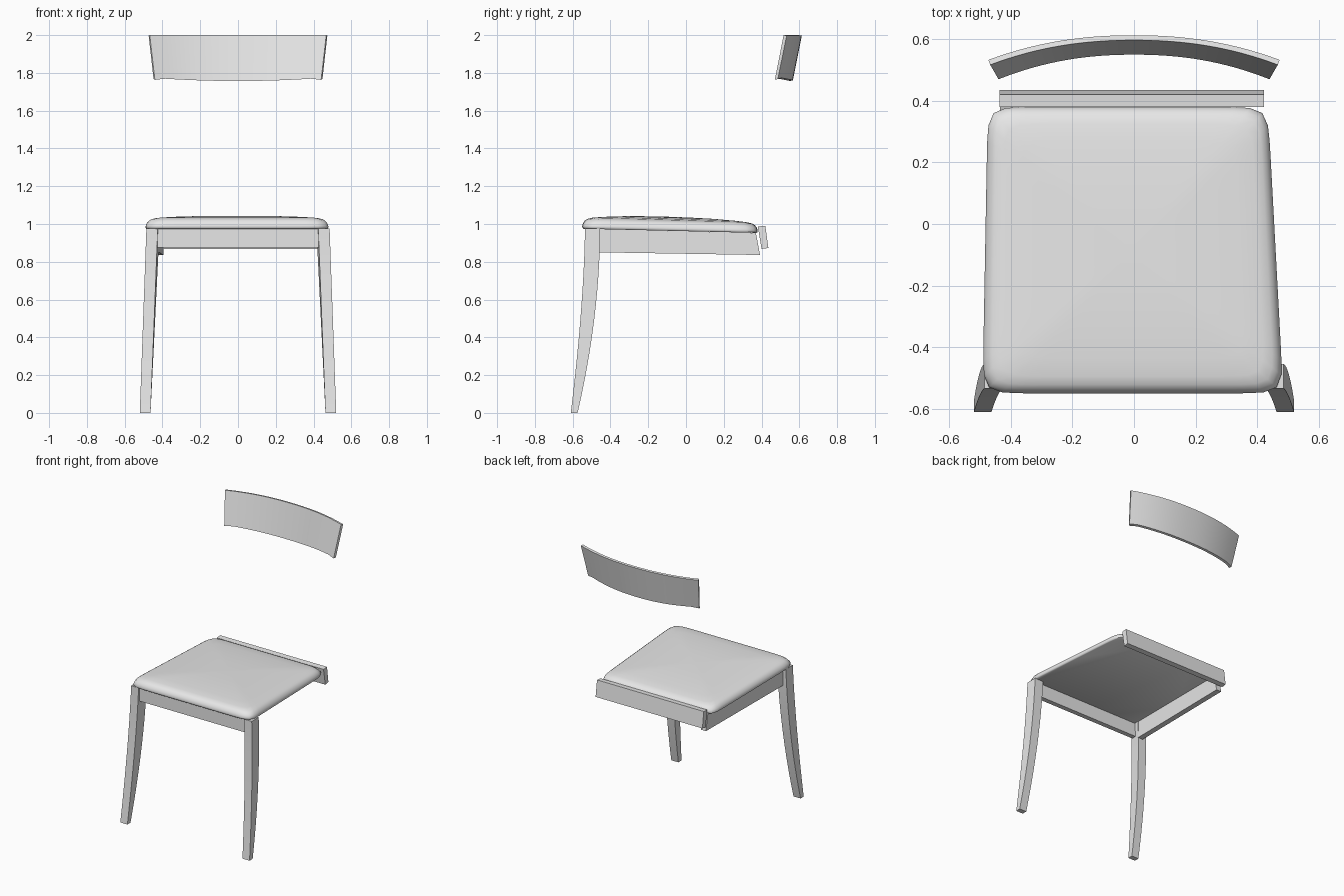
import bpy, bmesh, math

if "Cube" in bpy.data.objects:
    bpy.data.objects.remove(bpy.data.objects["Cube"], do_unlink=True)

grey = bpy.data.materials.new("pale_grey")
grey.use_nodes = True
color = (0.8, 0.8, 0.8, 1)
grey.diffuse_color = color
grey.node_tree.nodes["Principled BSDF"].inputs["Base Color"].default_value = color


def loft(name, rings, angle=35):
    """Skin a list of equal-length rings and cap both ends."""
    bm = bmesh.new()
    rows = [[bm.verts.new(p) for p in ring] for ring in rings]
    n = len(rows[0])
    for a, b in zip(rows, rows[1:]):
        for i in range(n):
            j = (i + 1) % n
            bm.faces.new((a[i], a[j], b[j], b[i]))
    bm.faces.new(rows[0][::-1])
    bm.faces.new(rows[-1])
    bmesh.ops.recalc_face_normals(bm, faces=bm.faces)
    mesh = bpy.data.meshes.new(name)
    bm.to_mesh(mesh)
    bm.free()
    mesh.materials.append(grey)
    ob = bpy.data.objects.new(name, mesh)
    bpy.context.collection.objects.link(ob)
    bpy.ops.object.select_all(action="DESELECT")
    ob.select_set(True)
    bpy.context.view_layer.objects.active = ob
    bpy.ops.object.shade_smooth_by_angle(angle=math.radians(angle))
    return ob


# Padded seat: rounded trapezoid rings, domed and tilted back
def seat_ring(scale, height, n=16, count=96):
    ring = []
    for k in range(count):
        a = 2 * math.pi * k / count
        c, s = math.cos(a), math.sin(a)
        r = scale / (abs(c) ** n + abs(s) ** n) ** (1 / n)
        u, v = r * c, r * s
        f = (v + 1) / 2
        left, right = -0.492 + 0.017 * f, 0.485 - 0.05 * f
        x = left + (right - left) * (u + 1) / 2
        z = 0.975 - 0.022 * f + height * (1.04 - 0.1 * f)
        ring.append((x, -0.55 + 0.93 * f, z))
    return ring


pad = [(0.985, 0), (0.997, 0.004), (1, 0.014), (0.99, 0.028), (0.97, 0.041),
       (0.94, 0.051), (0.88, 0.058), (0.75, 0.064), (0.5, 0.071),
       (0.25, 0.074), (0.02, 0.075)]
loft("seat_cushion", [seat_ring(s, h) for s, h in pad], 50)


# Front legs: tapered, splayed and swept forward
def leg(name, side):
    rings = []
    for k in range(13):
        t = k / 12
        z = 0.975 * (1 - t)
        front = -0.535 - 0.075 * t ** 1.6
        back = -0.455 - 0.119 * t ** 1.9
        outer = 0.485 + 0.035 * t
        inner = 0.425 + 0.038 * t
        rings.append([(side * outer, front, z), (side * inner, front, z),
                      (side * (inner - 0.01 * (1 - t)), back, z),
                      (side * outer, back, z)])
    loft(name, rings)


leg("front_leg_left", 1)
leg("front_leg_right", -1)

# Front rail between the legs
loft("front_rail", [[(x, -0.525, 0.875), (x, -0.49, 0.875),
                     (x, -0.49, 0.974), (x, -0.525, 0.974)]
                    for x in (-0.425, 0.425)])

# Single side rail, with a raked rear end
loft("side_rail_right", [
    [(-0.46, -0.46, 0.85), (-0.42, -0.46, 0.85),
     (-0.42, -0.46, 0.973), (-0.46, -0.46, 0.973)],
    [(-0.435, 0.392, 0.836), (-0.395, 0.392, 0.836),
     (-0.395, 0.37, 0.953), (-0.435, 0.37, 0.953)]])

# Leaning rear rail
loft("rear_rail", [[(x, 0.40, 0.868), (x, 0.436, 0.873),
                    (x, 0.42, 0.99), (x, 0.38, 0.987)]
                   for x in (-0.437, 0.422)])

# Curved backrest: leaning panel, flared towards the top
back_rings = []
for k in range(33):
    u = -1 + k / 16
    bend = 0.08 * abs(u) ** 2.2
    low = 1.757 + 0.016 * abs(u) ** 2
    if abs(u) > 0.88:
        low -= 0.08 * (abs(u) - 0.88)
    back_rings.append([(0.44 * u, 0.55 - bend, low),
                       (0.447 * u, 0.566 - bend, low + 0.004),
                       (0.473 * u, 0.613 - bend, 1.997),
                       (0.467 * u, 0.597 - bend, 2.0)])
loft("backrest", back_rings)
